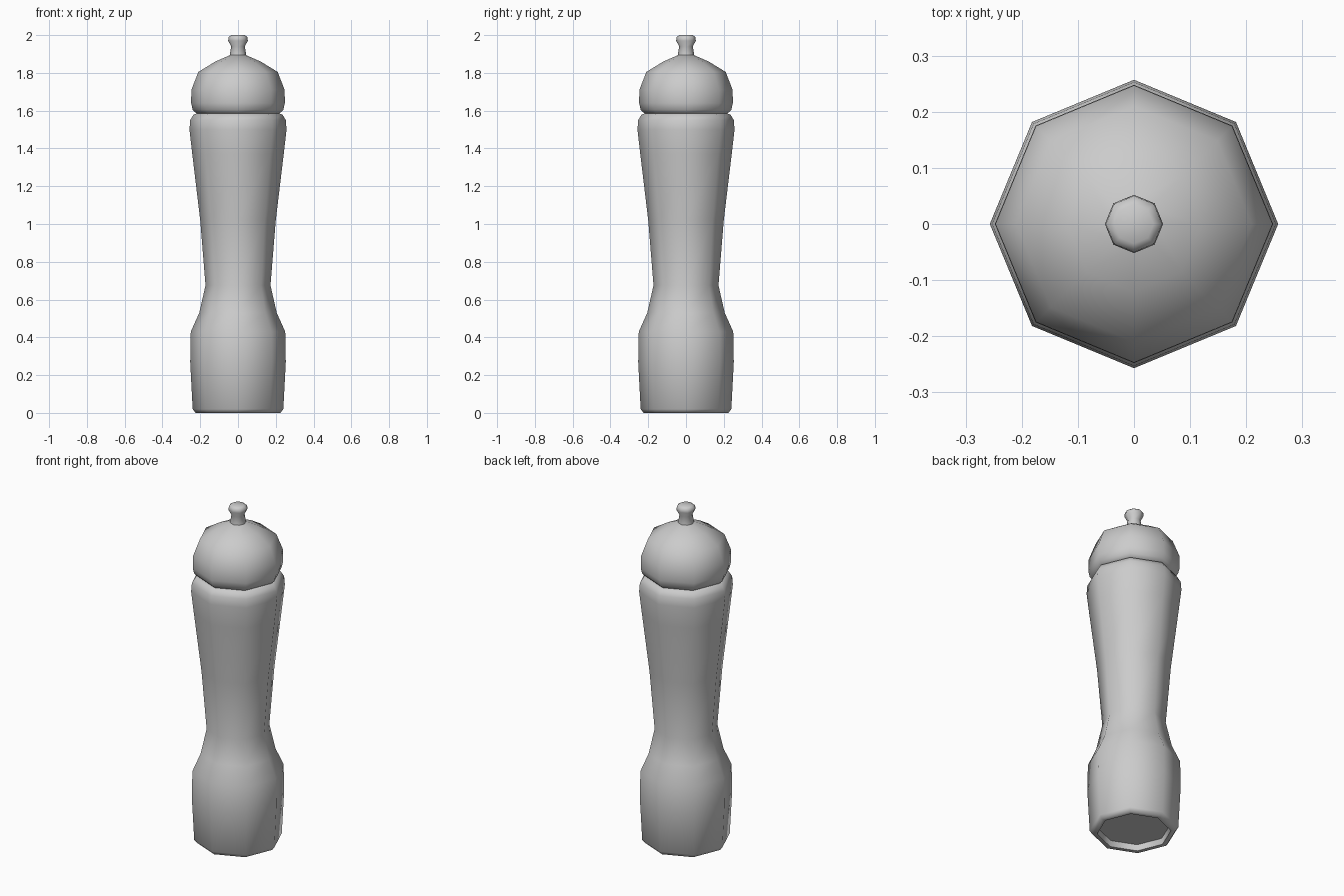
import bpy, bmesh, math

if "Cube" in bpy.data.objects:
    bpy.data.objects.remove(bpy.data.objects["Cube"])

SIDES = 8

def lathe(name, profile, angle=50):
    """Spin a (radius, height) profile into an eight-sided solid."""
    bm = bmesh.new()
    rings = []
    for r, z in profile:
        rings.append([bm.verts.new((r * math.cos(i * math.tau / SIDES),
                                    r * math.sin(i * math.tau / SIDES), z))
                      for i in range(SIDES)])
    for a, b in zip(rings, rings[1:]):
        for i in range(SIDES):
            j = (i + 1) % SIDES
            bm.faces.new((a[i], a[j], b[j], b[i]))
    bm.faces.new(rings[0][::-1])
    bm.faces.new(rings[-1])
    bmesh.ops.recalc_face_normals(bm, faces=bm.faces)
    mesh = bpy.data.meshes.new(name)
    bm.to_mesh(mesh)
    bm.free()
    ob = bpy.data.objects.new(name, mesh)
    bpy.context.collection.objects.link(ob)
    bpy.ops.object.select_all(action='DESELECT')
    ob.select_set(True)
    bpy.context.view_layer.objects.active = ob
    bpy.ops.object.shade_smooth_by_angle(angle=math.radians(angle))
    return ob

# Waisted body, starting at the recessed underside
lathe("body", [(0.195, 0.035), (0.2, 0.007), (0.225, 0.007), (0.24, 0.02),
               (0.253, 0.27), (0.25, 0.43), (0.205, 0.53), (0.172, 0.675),
               (0.2, 1.02), (0.242, 1.37), (0.257, 1.50), (0.253, 1.55),
               (0.235, 1.58), (0.21, 1.587)])

# Domed cap and the narrow groove beneath it
lathe("cap", [(0.21, 1.58), (0.225, 1.59), (0.24, 1.605), (0.248, 1.64),
              (0.247, 1.71), (0.21, 1.805), (0.12, 1.86), (0.04, 1.895)])

# Flared finial
lathe("finial", [(0.043, 1.885), (0.043, 1.90), (0.036, 1.94),
                 (0.052, 1.97), (0.05, 1.99), (0.035, 2.0)])

# Underside foot rests on the ground
for ob in bpy.context.scene.objects:
    for v in ob.data.vertices:
        if abs(v.co.z - 0.007) < 1e-4:
            v.co.z = 0.0
